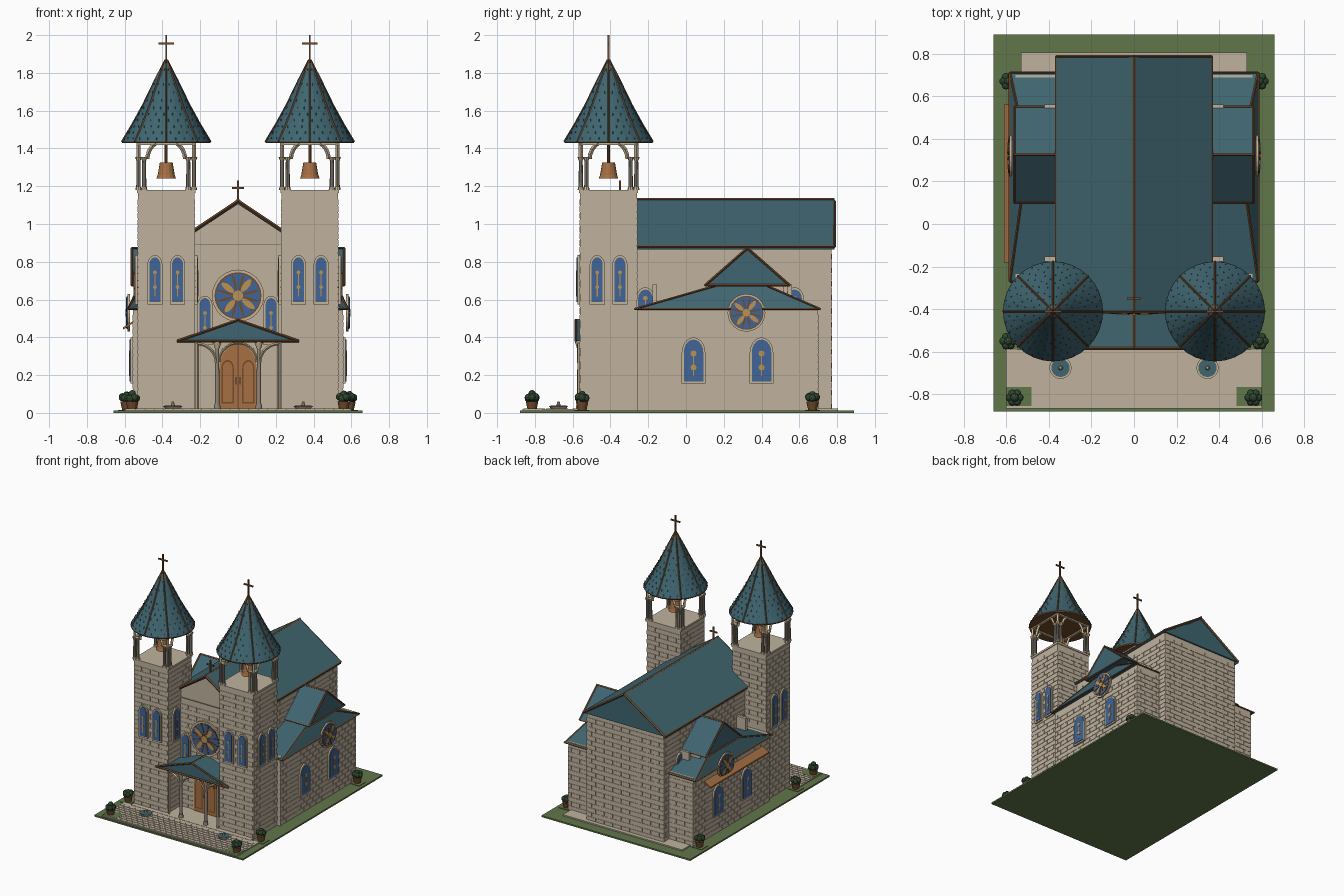
import bpy, bmesh, random
from math import sin, cos, pi
from mathutils import Matrix, Vector

random.seed(4)
cube = bpy.data.objects.get("Cube")
if cube:
    bpy.data.objects.remove(cube)

COLOURS = {
    "wall_stone": (.53, .45, .345), "roof_teal": (.05, .13, .16), "grass_green": (.12, .18, .07),
    "dark_copper": (.17, .07, .025), "warm_wood": (.38, .16, .055), "glass_blue": (.05, .13, .31),
    "gold": (.5, .29, .09), "grey_stone": (.28, .24, .19), "leaf_green": (.03, .065, .03),
    "cream_trim": (.56, .45, .29),
}
mats = {}
for key, rgb in COLOURS.items():
    m = bpy.data.materials.new(key)
    m.use_nodes = True
    m.diffuse_color = (*rgb, 1)
    m.node_tree.nodes["Principled BSDF"].inputs["Base Color"].default_value = (*rgb, 1)
    mats[key] = m

parts = {}


def part(name, mat):
    """Mesh that collects every piece of one part."""
    if name not in parts:
        parts[name] = (bmesh.new(), mat)
    return parts[name][0]


def wall(u, n, origin=(0, 0, 0)):
    """Frame of an upright wall: u sideways, z up, n outwards."""
    m = Matrix((u, (0, 0, 1), n)).transposed().to_4x4()
    m.translation = Vector(origin)
    return m


def poly(name, mat, pts, m, c0, c1, lean=0):
    """Outline pushed from depth c0 to c1; lean tips the outer face back."""
    bm = part(name, mat)
    a = [bm.verts.new(m @ Vector((u, v, c0))) for u, v in pts]
    b = [bm.verts.new(m @ Vector((u, v, c1 - lean * (v - pts[0][1])))) for u, v in pts]
    bm.faces.new(a[::-1])
    bm.faces.new(b)
    for i in range(len(pts)):
        j = (i + 1) % len(pts)
        bm.faces.new((a[i], a[j], b[j], b[i]))


def rect(u0, u1, v0, v1):
    return [(u0, v0), (u1, v0), (u1, v1), (u0, v1)]


def box(name, mat, x0, x1, y0, y1, z0, z1):
    poly(name, mat, rect(x0, x1, y0, y1), Matrix(), z0, z1)


def cone(name, mat, x, y, z0, z1, r0, r1, seg=16, caps=True):
    bmesh.ops.create_cone(part(name, mat), cap_ends=caps, segments=seg, radius1=r0, radius2=r1,
                          depth=z1 - z0, matrix=Matrix.Translation((x, y, (z0 + z1) / 2)))


def bar(name, mat, p, q, r, seg=4):
    p, q = Vector(p), Vector(q)
    m = Matrix.Translation((p + q) / 2) @ (q - p).to_track_quat('Z', 'Y').to_matrix().to_4x4()
    bmesh.ops.create_cone(part(name, mat), cap_ends=True, segments=seg, radius1=r, radius2=r,
                          depth=(q - p).length, matrix=m)


def path(name, mat, pts, r):
    for p, q in zip(pts, pts[1:]):
        bar(name, mat, p, q, r)


def arc(m, cu, cv, r, a0, a1, c, n=10):
    return [m @ Vector((cu + r * cos(a0 + (a1 - a0) * i / n), cv + r * sin(a0 + (a1 - a0) * i / n), c))
            for i in range(n + 1)]


def arch(u, v, w, h, n=10):
    r = w / 2
    return [(u - r, v), (u + r, v)] + [
        (u + r * cos(pi * i / n), v + h - r * 1.3 + r * 1.3 * sin(pi * i / n)) for i in range(n + 1)]


def ellipse(du, ru, rv, turn=0, n=24):
    pts = [(du + ru * cos(2 * pi * i / n), rv * sin(2 * pi * i / n)) for i in range(n)]
    return [(a * cos(turn) - b * sin(turn), a * sin(turn) + b * cos(turn)) for a, b in pts]


def window(m, u, v, w, h, c):
    poly("window_frames", "cream_trim", arch(u, v, w, h), m, c, c + .012)
    poly("window_glass", "glass_blue", arch(u, v + .012, w - .022, h - .024), m, c + .01, c + .016)
    poly("window_mullions", "gold", rect(u - .003, u + .003, v + .04, v + h * .62), m, c + .014, c + .019)
    for k in (.35, .65):
        poly("window_mullions", "gold", [(u + a, v + h * k + b) for a, b in ellipse(0, w * .13, w * .13, 0, 8)],
             m, c + .014, c + .019)


def rose(m, r):
    poly("rose_frames", "cream_trim", ellipse(0, r, r), m, 0, .012)
    poly("rose_rims", "dark_copper", ellipse(0, r * .9, r * .9), m, .01, .014)
    poly("rose_glass", "glass_blue", ellipse(0, r * .85, r * .85), m, .012, .017)
    for i in range(12):
        poly("rose_spokes", "dark_copper", ellipse(r * .5, r * .34, r * .05, i * pi / 6 + .26, 8), m, .015, .02)
    for i in range(4):
        poly("rose_petals", "gold", ellipse(r * .5, r * .3, r * .12, i * pi / 2 + .9, 10), m, .016, .022)
    poly("rose_centres", "gold", ellipse(0, r * .2, r * .2), m, .016, .024)


def bricks(m, u0, u1, v0, v1, c, bw=.075, bh=.036, gap=.006):
    for row in range(int((v1 - v0) / bh)):
        v = v0 + row * bh
        u = u0 - (row % 2) * bw / 2
        while u < u1 - .01:
            a, b = max(u, u0), min(u + bw - gap, u1)
            if b - a > .01:
                poly("stone_courses", "wall_stone", rect(a, b, v, v + bh - gap), m, c, c + .003)
            u += bw


FRONT, BACK = wall((1, 0, 0), (0, -1, 0)), wall((1, 0, 0), (0, 1, 0))
SIDES = {s: wall((0, 1, 0), (s, 0, 0)) for s in (-1, 1)}

# Ground and paving
box("lawn", "grass_green", -.66, .66, -.88, .89, 0, .012)
box("front_paving", "wall_stone", -.6, .6, -.865, -.59, .01, .02)
box("base_paving", "wall_stone", -.53, .53, -.6, .805, .01, .022)
bricks(Matrix(), -.59, .59, -.86, -.6, .02, .05, .03)

# Nave with gabled roof
GABLE = [(-.34, .01), (.34, .01), (.34, .885), (0, 1.11), (-.34, .885)]
poly("nave_walls", "wall_stone", GABLE, FRONT, -.77, .40)
poly("nave_roof", "roof_teal", [(-.365, .885), (-.365, .865), (0, 1.105), (.365, .865), (.365, .885), (0, 1.13)],
     FRONT, -.785, .41)
poly("back_gable", "roof_teal", [(-.35, .875), (.35, .875), (0, 1.115)], BACK, .76, .782)
box("gable_band", "grey_stone", -.23, .23, -.406, -.39, .888, .894)
bricks(FRONT, -.23, .23, .02, .88, .40)
bricks(BACK, -.34, .34, .02, .87, .77)
for y in (-.41, .785):
    path("nave_trim", "dark_copper", [(-.365, y, .878), (0, y, 1.122), (.365, y, .878)], .009)
bar("nave_trim", "dark_copper", (0, -.41, 1.13), (0, .787, 1.13), .008)
for s, side in SIDES.items():
    bar("nave_trim", "dark_copper", (s * .364, -.41, .88), (s * .364, .787, .88), .007)
    bricks(side, -.26, .77, .02, .87, .34)

# Entrance front: rose window, door, small windows
rose(wall((1, 0, 0), (0, -1, 0), (0, -.403, .62)), .138)
poly("door_surround", "cream_trim", arch(0, .02, .23, .37), FRONT, .4, .41)
poly("door", "warm_wood", arch(0, .02, .2, .345), FRONT, .405, .416)
for u in (-.055, .055):
    poly("door_panels", "dark_copper", arch(u, .05, .065, .23), FRONT, .414, .418)
    poly("door_panels_inner", "warm_wood", arch(u, .058, .05, .213), FRONT, .416, .421)
    poly("door_handles", "gold", rect(u * .2 - .003, u * .2 + .003, .15, .19), FRONT, .414, .424)
poly("door_seam", "dark_copper", rect(-.002, .002, .02, .36), FRONT, .414, .42)
for u in (-.175, .175):
    window(FRONT, u, .36, .08, .26, .403)

# Porch
poly("porch_roof", "roof_teal", [(-.32, .38), (.32, .38), (0, .49)], FRONT, .39, .583)
path("porch_trim", "dark_copper", [(-.322, -.584, .38), (0, -.584, .492), (.322, -.584, .38), (-.322, -.584, .38)], .007)
bar("porch_trim", "dark_copper", (0, -.585, .49), (0, -.4, .49), .007)
for s in (-1, 1):
    cone("porch_columns", "grey_stone", s * .11, -.565, .02, .35, .012, .01, 12)
    cone("porch_columns", "grey_stone", s * .11, -.565, .02, .05, .018, .015, 12)
    cone("porch_capitals", "cream_trim", s * .11, -.565, .34, .38, .012, .024, 12)
    path("porch_brackets", "cream_trim", arc(FRONT, s * .215, .265, .1, pi / 2, pi / 2 + s * pi / 2, .57), .008)
    path("porch_brackets", "cream_trim", arc(FRONT, 0, .27, .1, pi / 2, pi / 2 - s * pi / 2, .57), .007)
    bar("porch_brackets", "cream_trim", (s * .215, -.565, .02), (s * .215, -.565, .37), .009)

# Cross on the gable and on each spire
for x, y, z0, z1, za, w in ((0, -.35, 1.11, 1.23, 1.19, .032), (-.38, -.41, 1.85, 2, 1.955, .04), (.38, -.41, 1.85, 2, 1.955, .04)):
    box("crosses", "dark_copper", x - .005, x + .005, y - .005, y + .005, z0, z1)
    box("crosses", "dark_copper", x - w, x + w, y - .005, y + .005, za - .005, za + .005)

# Twin towers with open belfries and spires
SPIRE = [(.235, 1.435), (.178, 1.53), (.123, 1.63), (.06, 1.76), (.004, 1.87)]
for s, side in SIDES.items():
    cx, cy = s * .38, -.41
    box("tower_walls", "wall_stone", cx - .15, cx + .15, cy - .15, cy + .15, .01, 1.18)
    box("tower_caps", "wall_stone", cx - .156, cx + .156, cy - .156, cy + .156, 1.165, 1.18)
    inner = wall((0, 1, 0), (-s, 0, 0))
    bricks(FRONT, cx - .15, cx + .15, .02, 1.165, .56)
    bricks(BACK, cx - .15, cx + .15, .6, 1.165, -.26)
    bricks(side, -.56, -.26, .02, 1.165, .53)
    bricks(inner, -.56, -.26, .02, 1.165, -.23)
    for d in (-.06, .06):
        window(FRONT, cx + d, .575, .08, .26, .563)
        window(side, cy + d, .575, .08, .26, .533)
    window(inner, cy - .06, .575, .08, .26, -.227)

    # Belfry columns, arches and top beams
    for i in (-1, 1):
        for j in (-1, 1):
            for a, b in ((.147, .147), (.147, .117), (.117, .147)):
                cone("belfry_columns", "grey_stone", cx + i * a, cy + j * b, 1.18, 1.345, .012, .01, 8)
                cone("belfry_capitals", "cream_trim", cx + i * a, cy + j * b, 1.335, 1.355, .011, .018, 8)
                cone("belfry_bases", "cream_trim", cx + i * a, cy + j * b, 1.18, 1.195, .017, .014, 8)
            bar("belfry_posts", "cream_trim", (cx + i * .147, cy + j * .147, 1.35), (cx + i * .147, cy + j * .147, 1.43), .011)
    for i in (-1, 1):
        box("belfry_beams", "cream_trim", cx - .157, cx + .157, cy + i * .147 - .01, cy + i * .147 + .01, 1.418, 1.436)
        box("belfry_beams", "cream_trim", cx + i * .147 - .01, cx + i * .147 + .01, cy - .157, cy + .157, 1.418, 1.436)
        path("belfry_arches", "cream_trim", arc(FRONT, cx, 1.345, .1, 0, pi, -cy + i * .147, 12), .011)
        path("belfry_arches", "cream_trim", arc(SIDES[1], cy, 1.345, .1, 0, pi, cx + i * .147, 12), .011)

    # Bell
    cone("bells", "warm_wood", cx, cy, 1.24, 1.26, .052, .045)
    cone("bells", "warm_wood", cx, cy, 1.26, 1.325, .045, .034)
    bar("bell_hangers", "dark_copper", (cx, cy, 1.32), (cx, cy, 1.43), .008, 8)

    # Spire
    cone("spire_soffits", "dark_copper", cx, cy, 1.428, 1.437, .233, .235, 32)
    for (r0, z0), (r1, z1) in zip(SPIRE, SPIRE[1:]):
        cone("spires", "roof_teal", cx, cy, z0, z1, r0, r1, 32, False)
        for k in range(8):
            a = k * pi / 4
            bar("spire_ribs", "dark_copper", (cx + r0 * cos(a), cy + r0 * sin(a), z0),
                (cx + r1 * cos(a), cy + r1 * sin(a), z1), .005)
        for row in range(3):
            t, rows = (row + .5) / 3, max(8, int(r0 * 120))
            r, z = r0 + (r1 - r0) * t, z0 + (z1 - z0) * t
            for k in range(rows):
                a = 2 * pi * (k + row / 2) / rows
                cone("spire_tiles", "roof_teal", cx + r * cos(a), cy + r * sin(a), z - .008, z + .008, .004, .002, 4)

# Side aisles with leaning gables and small cross roofs
for s, side in SIDES.items():
    poly("aisle_walls", "wall_stone", rect(-.26, .7, .01, .56), side, .3, .555)
    bricks(side, -.26, .7, .02, .54, .555)
    bricks(BACK, *sorted((s * .34, s * .555)), .02, .54, .7)
    poly("aisle_roofs", "roof_teal", [(-.27, .55), (.71, .55), (.32, .72)], side, .3, .583, .5)
    path("aisle_trim", "dark_copper", [(s * .583, -.27, .55), (s * .5, .32, .72), (s * .583, .71, .55),
                                       (s * .583, -.27, .55)], .006)
    for y in (-.27, .71):
        bar("aisle_trim", "dark_copper", (s * .34, y, .55), (s * .583, y, .55), .006)
    poly("cross_walls", "wall_stone", rect(.13, .52, .56, .68), side, .3, .49)
    poly("cross_roofs", "roof_teal", [(.1, .675), (.55, .675), (.325, .87)], side, .3, .562)
    path("cross_trim", "dark_copper", [(s * .562, .1, .675), (s * .562, .325, .872), (s * .562, .55, .675),
                                       (s * .562, .1, .675)], .007)
    bar("cross_trim", "dark_copper", (s * .34, .325, .872), (s * .565, .325, .872), .007)
    for y in (.1, .55):
        bar("cross_trim", "dark_copper", (s * .34, y, .675), (s * .562, y, .675), .005)
    rose(wall((0, 1, 0), (s, 0, 0), (s * .572, .32, .53)), .1)
    for y in (.04, .4):
        window(side, y, .155, .125, .245, .558)
    for y in (-.215, .575):
        window(side, y, .5, .1, .165, .343)
    for y in (-.165, .55):
        box("buttresses", "wall_stone", *sorted((s * .33, s * .42)), y - .012, y + .012, .5, .68)
poly("side_awning", "warm_wood", [(.555, .475), (.61, .44), (.61, .452), (.555, .487)],
     wall((-1, 0, 0), (0, 1, 0)), -.18, .56)

# Potted shrubs on grass beds
for s in (-1, 1):
    box("grass_beds", "grass_green", *sorted((s * .48, s * .6)), -.855, -.765, .012, .024)
    for x, y in ((.56, -.815), (.59, -.55), (.59, .67)):
        if y > -.8:
            box("grass_beds", "grass_green", *sorted((s * .55, s * .635)), y - .04, y + .04, .01, .016)
        cone("pots", "dark_copper", s * x, y, .014, .06, .023, .033, 12)
        for k in range(7):
            a = k * pi / 3
            d = .022 if k < 6 else 0
            at = (s * x + d * cos(a), y + d * sin(a), .075 + random.random() * .012 + (.015 if k == 6 else 0))
            bmesh.ops.create_icosphere(part("shrubs", "leaf_green"), subdivisions=2, radius=.02,
                                       matrix=Matrix.Translation(at))

    # Fountain
    fx, fy = s * .345, -.675
    cone("fountain_bowls", "cream_trim", fx, fy, .018, .036, .035, .052, 20)
    cone("fountain_water", "roof_teal", fx, fy, .034, .039, .043, .043, 20)
    cone("fountain_spouts", "cream_trim", fx, fy, .036, .06, .012, .006, 10)

# Turn each part into an object
for name, (bm, mat) in parts.items():
    bmesh.ops.recalc_face_normals(bm, faces=bm.faces[:])
    mesh = bpy.data.meshes.new(name)
    bm.to_mesh(mesh)
    bm.free()
    mesh.materials.append(mats[mat])
    bpy.context.scene.collection.objects.link(bpy.data.objects.new(name, mesh))
